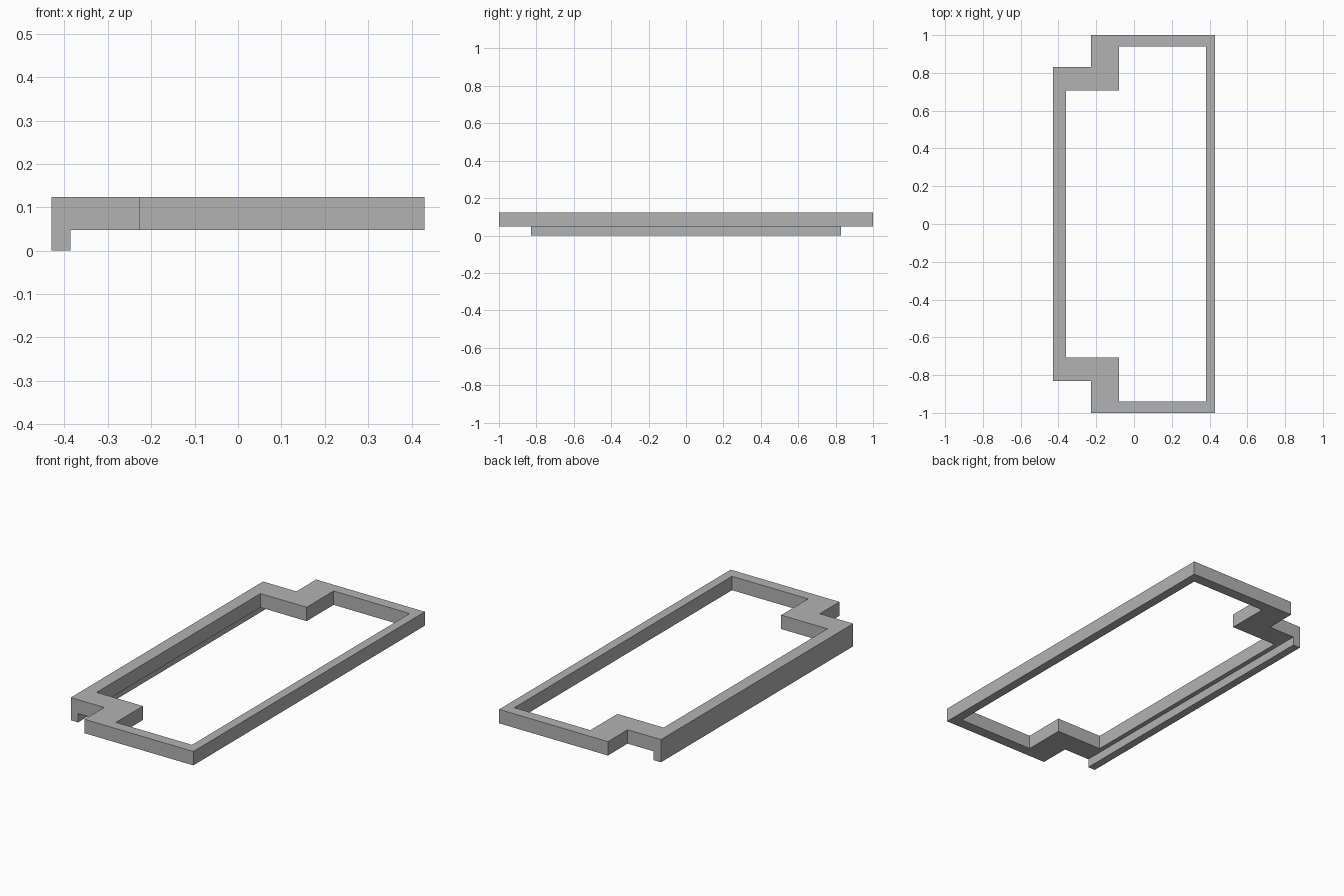
import bpy, bmesh

cube = bpy.data.objects.get("Cube")
if cube:
    bpy.data.objects.remove(cube, do_unlink=True)

BASE, TOP = 0.048, 0.124

grey = bpy.data.materials.new("plain grey")
grey.use_nodes = True
colour = (0.45, 0.45, 0.45, 1)
grey.diffuse_color = colour
grey.node_tree.nodes["Principled BSDF"].inputs["Base Color"].default_value = colour


def add_object(name, bm):
    bmesh.ops.recalc_face_normals(bm, faces=bm.faces[:])
    mesh = bpy.data.meshes.new(name)
    bm.to_mesh(mesh)
    bm.free()
    mesh.materials.append(grey)
    obj = bpy.data.objects.new(name, mesh)
    bpy.context.collection.objects.link(obj)
    return obj


def mirrored_loop(half):
    """Close a half outline by mirroring it front to back."""
    return half + [(x, -y) for x, y in reversed(half)]


# Stepped rectangular frame: outer and inner outlines with matching corners
outer = mirrored_loop([(-0.43, 0.83), (-0.228, 0.83), (-0.228, 1), (0.43, 1)])
inner = mirrored_loop([(-0.36, 0.707), (-0.08, 0.707), (-0.08, 0.94), (0.38, 0.94)])
bm = bmesh.new()
rings = [[bm.verts.new((x, y, z)) for x, y in loop]
         for loop, z in ((outer, BASE), (outer, TOP), (inner, TOP), (inner, BASE))]
for ring, following in zip(rings, rings[1:] + rings[:1]):
    for i in range(len(ring)):
        j = (i + 1) % len(ring)
        bm.faces.new((ring[i], ring[j], following[j], following[i]))
frame = add_object("frame", bm)

# Thin lip hanging under the outer edge of the right rail
bm = bmesh.new()
bmesh.ops.create_cube(bm, size=1)
bmesh.ops.scale(bm, vec=(0.044, 1.66, BASE), verts=bm.verts)
bmesh.ops.translate(bm, vec=(-0.408, 0, BASE / 2), verts=bm.verts)
lip = add_object("lower_lip", bm)

# Merge the lip into the frame as one solid
union = frame.modifiers.new("join lip", "BOOLEAN")
union.operation = "UNION"
union.solver = "EXACT"
union.object = lip
bpy.context.view_layer.objects.active = frame
bpy.ops.object.modifier_apply(modifier=union.name)
bpy.data.objects.remove(lip, do_unlink=True)
